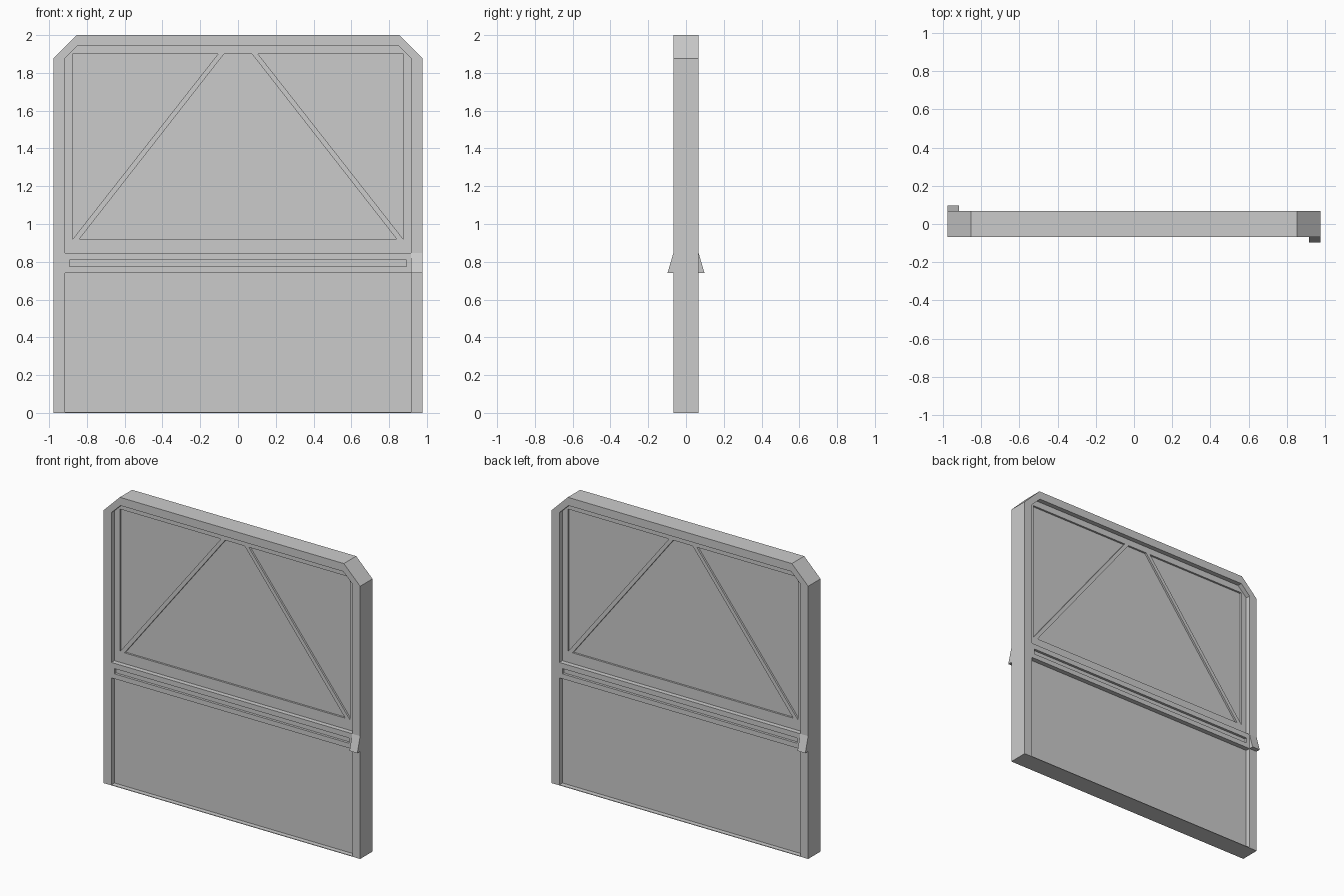
import bpy, bmesh
from mathutils import Matrix

if "Cube" in bpy.data.objects:
    bpy.data.objects.remove(bpy.data.objects["Cube"])

HALF = 0.067      # half thickness of the frame
PANEL = 0.034     # half thickness of the inset panels
PANE = 0.021      # half thickness of the panes


def prism(name, points, y0, y1):
    """Extrude an x/z outline from y0 to y1."""
    bm = bmesh.new()
    face = bm.faces.new([bm.verts.new((x, y0, z)) for x, z in points])
    geo = bmesh.ops.extrude_face_region(bm, geom=[face])["geom"]
    bmesh.ops.translate(bm, vec=(0, y1 - y0, 0),
                        verts=[v for v in geo if isinstance(v, bmesh.types.BMVert)])
    bmesh.ops.recalc_face_normals(bm, faces=bm.faces)
    mesh = bpy.data.meshes.new(name)
    bm.to_mesh(mesh)
    bm.free()
    obj = bpy.data.objects.new(name, mesh)
    bpy.context.collection.objects.link(obj)
    return obj


def recess(body, points, depth):
    """Cut an outline into both faces, leaving a core of half thickness depth."""
    for y0, y1 in ((-0.2, -depth), (depth, 0.2)):
        cutter = prism("cutter", points, y0, y1)
        cutter.hide_render = True
        mod = body.modifiers.new("recess", "BOOLEAN")
        mod.operation = "DIFFERENCE"
        mod.solver = "EXACT"
        mod.object = cutter
        bpy.context.view_layer.objects.active = body
        bpy.ops.object.modifier_apply(modifier=mod.name)
        bpy.data.objects.remove(cutter)


def rect(w, z0, z1):
    return [(-w, z0), (w, z0), (w, z1), (-w, z1)]


def clipped(w, z0, z1, cx, cz):
    """Rectangle with both top corners cut off."""
    return [(-w, z0), (w, z0), (w, cz), (cx, z1), (-cx, z1), (-w, cz)]


# Door slab with clipped top corners
door = prism("door_frame", clipped(0.977, 0, 2.0, 0.853, 1.877), -HALF, HALF)

# Upper and lower inset panels, slot in the cross rail
recess(door, clipped(0.917, 0.846, 1.944, 0.848, 1.877), PANEL)
recess(door, rect(0.917, 0.004, 0.74), PANEL)
recess(door, rect(0.893, 0.774, 0.81), 0.05)

# Panes: central trapezoid and two side triangles
recess(door, [(-0.84, 0.92), (0.84, 0.92), (0.074, 1.90), (-0.074, 1.90)], PANE)
for s in (-1, 1):
    recess(door, [(s * 0.875, 0.92), (s * 0.875, 1.90), (s * 0.106, 1.90)], PANE)

# Wedge handles, one on each face at opposite edges
for name, s in (("front_handle", 1), ("back_handle", -1)):
    verts = [(s * x, s * y, z) for x in (0.917, 0.977)
             for y, z in ((-HALF, 0.74), (-0.098, 0.74), (-HALF, 0.846))]
    bm = bmesh.new()
    bmesh.ops.convex_hull(bm, input=[bm.verts.new(v) for v in verts])
    bmesh.ops.dissolve_limit(bm, angle_limit=0.01, verts=bm.verts, edges=bm.edges)
    bmesh.ops.recalc_face_normals(bm, faces=bm.faces)
    mesh = bpy.data.meshes.new(name)
    bm.to_mesh(mesh)
    bm.free()
    bpy.context.collection.objects.link(bpy.data.objects.new(name, mesh))
